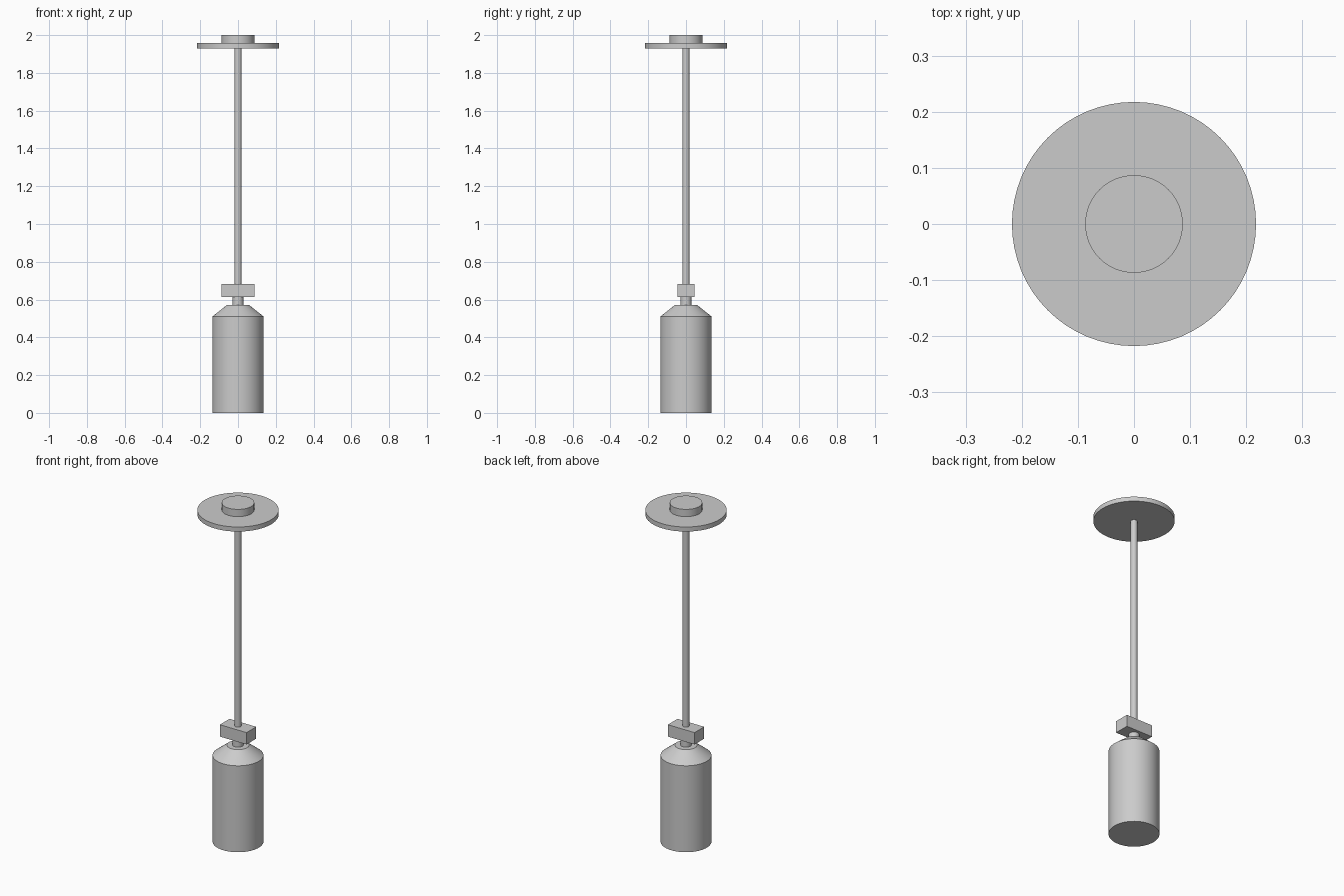
import bpy
import math

cube = bpy.data.objects.get("Cube")
if cube:
    bpy.data.objects.remove(cube, do_unlink=True)

# Single plain grey finish
grey = bpy.data.materials.new("plain_grey")
grey.use_nodes = True
colour = (0.6, 0.6, 0.6, 1)
grey.diffuse_color = colour
grey.node_tree.nodes["Principled BSDF"].inputs["Base Color"].default_value = colour


def finish(name, smooth=True):
    obj = bpy.context.object
    obj.name = name
    obj.data.materials.append(grey)
    if smooth:
        bpy.ops.object.shade_smooth_by_angle(angle=math.radians(30))
    return obj


def round_part(name, bottom, top, radius, top_radius=None):
    """Upright cylinder or tapered cone between two heights."""
    bpy.ops.mesh.primitive_cone_add(
        vertices=64, radius1=radius,
        radius2=radius if top_radius is None else top_radius,
        depth=top - bottom, location=(0, 0, (bottom + top) / 2))
    return finish(name)


# Tank with sloping shoulder and neck
round_part("tank_body", 0, 0.51, 0.136)
round_part("tank_shoulder", 0.51, 0.57, 0.136, 0.06)
round_part("tank_neck", 0.57, 0.613, 0.029)

# Rectangular valve block
bpy.ops.mesh.primitive_cube_add(size=1, location=(0, 0, 0.648))
bpy.context.object.scale = (0.175, 0.09, 0.07)
bpy.ops.object.transform_apply(location=False, rotation=False, scale=True)
finish("valve_block", smooth=False)

# Pole, reflector disc and cap
round_part("pole", 0.683, 1.93, 0.0185)
round_part("reflector_disc", 1.93, 1.957, 0.2175)
round_part("top_cap", 1.957, 2.0, 0.087)
